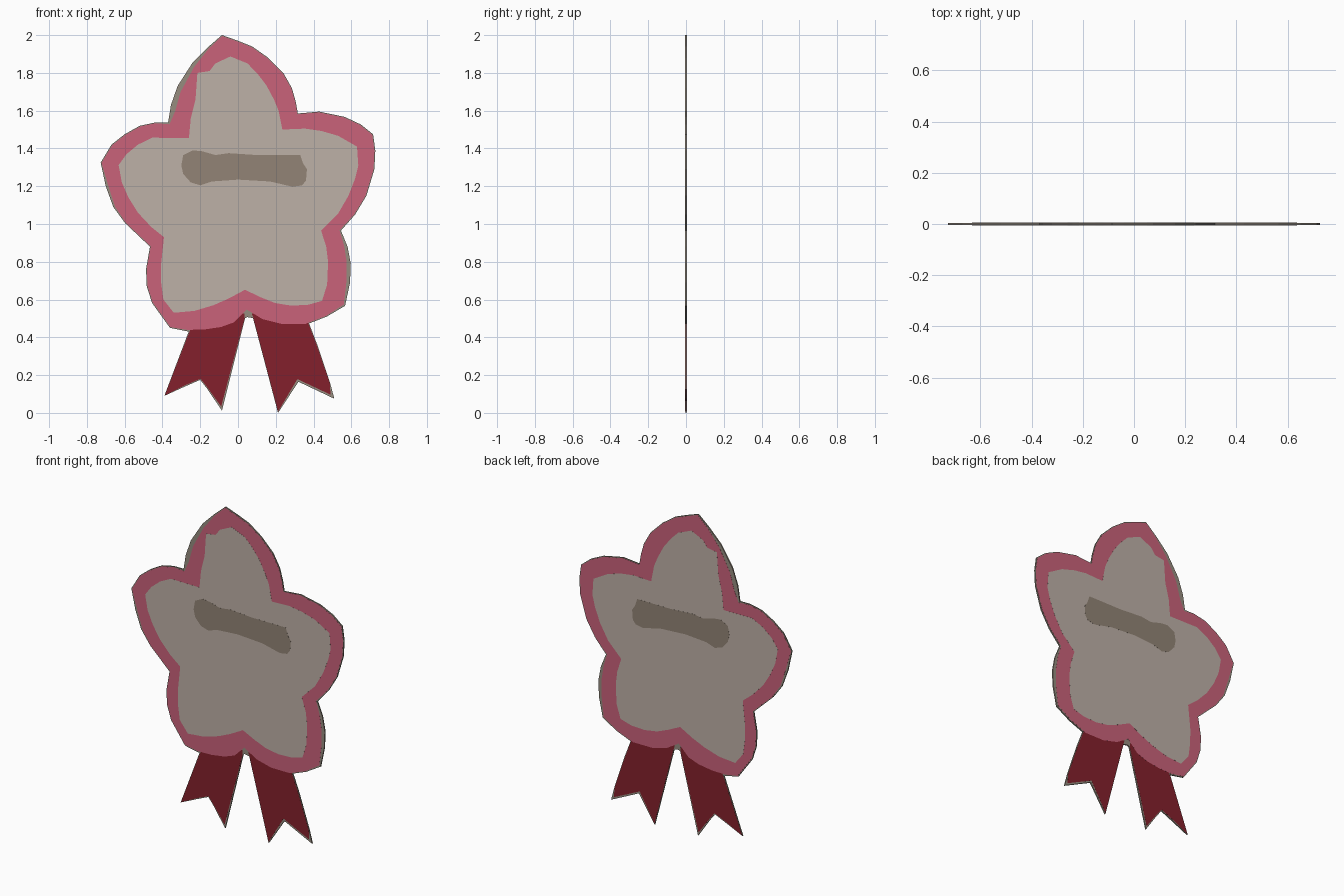
import bpy, bmesh
from mathutils import Vector


def material(name, rgb):
    m = bpy.data.materials.new(name)
    lin = [((c / 255 + 0.055) / 1.055) ** 2.4 for c in rgb]
    m.diffuse_color = (*lin, 1)
    return m


EDGE = material("grey edge", (150, 140, 127))
PINK = material("pink", (202, 98, 122))
BEIGE = material("beige", (190, 177, 167))
BROWN = material("brown", (146, 132, 118))
RED = material("dark red", (132, 32, 44))


def plate(name, points, half, mat):
    """Flat plate in the xz plane, thickness 2 * half around y = 0."""
    bm = bmesh.new()
    face = bm.faces.new([bm.verts.new((p[0], -half, p[1])) for p in points])
    ext = bmesh.ops.extrude_face_region(bm, geom=[face], use_keep_orig=True)
    for v in ext["geom"]:
        if isinstance(v, bmesh.types.BMVert):
            v.co.y = half
    bmesh.ops.recalc_face_normals(bm, faces=bm.faces)
    mesh = bpy.data.meshes.new(name)
    bm.to_mesh(mesh)
    bm.free()
    mesh.materials.append(mat)
    ob = bpy.data.objects.new(name, mesh)
    bpy.context.collection.objects.link(ob)
    return ob


def pull(points, centre):
    """Move each (x, z, inset) point toward the centre by its inset."""
    out = []
    for x, z, d in points:
        v = Vector((x, z))
        out.append(v + (Vector(centre) - v).normalized() * d)
    return out


# Five petal silhouette: x, z, width of bare edge left by the pink border
S = 0.005
outline = [
    (-0.085, 2.0, S), (0.0, 1.97, S), (0.075, 1.94, S), (0.16, 1.88, S), (0.24, 1.80, S),
    (0.285, 1.72, S), (0.305, 1.65, S), (0.317, 1.585, S),
    (0.43, 1.595, S), (0.565, 1.567, S), (0.65, 1.527, S), (0.715, 1.475, S),
    (0.727, 1.39, S), (0.722, 1.29, S), (0.68, 1.15, S), (0.62, 1.05, S), (0.545, 0.965, 0.008),
    (0.58, 0.88, 0.02), (0.597, 0.79, 0.025), (0.593, 0.69, 0.022), (0.567, 0.567, 0.01),
    (0.47, 0.51, S), (0.36, 0.467, S), (0.23, 0.467, S), (0.13, 0.492, S), (0.05, 0.507, 0.04),
    (-0.02, 0.475, S), (-0.09, 0.447, 0.008), (-0.18, 0.432, 0.01), (-0.27, 0.432, 0.008),
    (-0.36, 0.45, S), (-0.455, 0.582, S), (-0.483, 0.67, S), (-0.487, 0.76, S), (-0.466, 0.88, S),
    (-0.598, 1.005, S), (-0.66, 1.09, 0.01), (-0.70, 1.20, 0.015), (-0.727, 1.325, S),
    (-0.67, 1.42, S), (-0.60, 1.475, S), (-0.52, 1.52, S), (-0.44, 1.537, S), (-0.37, 1.537, 0.012),
    (-0.355, 1.63, 0.04), (-0.32, 1.73, 0.035), (-0.24, 1.855, 0.025), (-0.16, 1.935, 0.01),
]
plate("badge_backing", [p[:2] for p in outline], 0.0040, EDGE)
plate("pink_border", pull(outline, (0.0, 1.1)), 0.0046, PINK)

# Pale centre
inner = [
    (-0.04, 1.887), (0.05, 1.85), (0.10, 1.80), (0.15, 1.735), (0.19, 1.66), (0.215, 1.60),
    (0.235, 1.50), (0.355, 1.505), (0.44, 1.493), (0.53, 1.467), (0.63, 1.41),
    (0.637, 1.31), (0.62, 1.24), (0.585, 1.15), (0.53, 1.055), (0.44, 0.965),
    (0.467, 0.88), (0.477, 0.80), (0.472, 0.68), (0.445, 0.593),
    (0.37, 0.572), (0.28, 0.568), (0.195, 0.582), (0.12, 0.612), (0.037, 0.652),
    (-0.05, 0.605), (-0.13, 0.57), (-0.23, 0.54), (-0.34, 0.53), (-0.395, 0.60),
    (-0.407, 0.69), (-0.408, 0.78), (-0.392, 0.93),
    (-0.46, 0.985), (-0.53, 1.06), (-0.58, 1.14), (-0.615, 1.22), (-0.632, 1.312),
    (-0.59, 1.37), (-0.53, 1.42), (-0.455, 1.457), (-0.26, 1.455),
    (-0.25, 1.56), (-0.225, 1.66), (-0.215, 1.80), (-0.15, 1.81), (-0.12, 1.85),
]
plate("pale_centre", inner, 0.0050, BEIGE)

# Brown painted bar
bar = [
    (-0.30, 1.31), (-0.29, 1.365), (-0.24, 1.39), (-0.19, 1.385), (-0.12, 1.365),
    (-0.05, 1.375), (0.10, 1.365), (0.33, 1.365), (0.345, 1.32), (0.365, 1.29),
    (0.36, 1.23), (0.34, 1.205), (0.29, 1.197), (0.17, 1.225), (0.0, 1.235),
    (-0.14, 1.225), (-0.20, 1.205), (-0.25, 1.22), (-0.29, 1.265),
]
plate("brown_bar", bar, 0.0054, BROWN)

# Two forked ribbon tails, tucked behind the border at the top
R = 0.004
tails = {
    "left": ((-0.15, 0.36), [(-0.235, 0.49, R), (-0.265, 0.42, R), (-0.39, 0.09, R),
                             (-0.28, 0.14, 0.01), (-0.20, 0.175, 0.006), (-0.165, 0.13, 0.008),
                             (-0.085, 0.012, 0.022), (0.037, 0.50, R), (0.037, 0.53, R)]),
    "right": ((0.24, 0.36), [(0.07, 0.53, R), (0.08, 0.50, R), (0.212, 0.0, 0.008),
                             (0.32, 0.165, 0.015), (0.51, 0.075, 0.03), (0.49, 0.15, R),
                             (0.42, 0.36, R), (0.37, 0.49, R)]),
}
for side, (centre, pts) in tails.items():
    plate(side + "_ribbon_backing", [p[:2] for p in pts], 0.0038, EDGE)
    plate(side + "_ribbon", pull(pts, centre), 0.0043, RED)
